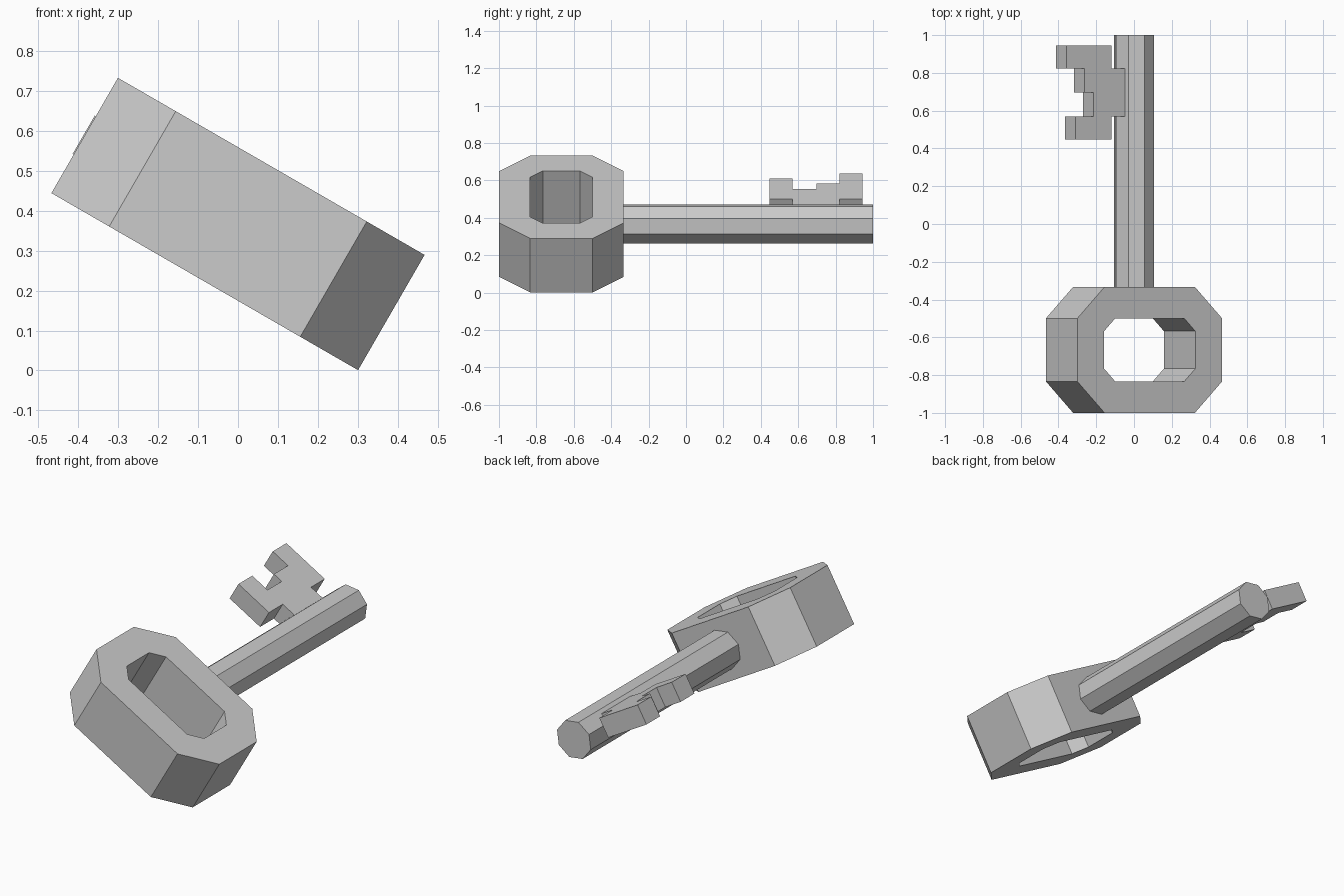
import bpy, bmesh, math
from mathutils import Matrix, Vector

cube = bpy.data.objects.get("Cube")
if cube:
    bpy.data.objects.remove(cube, do_unlink=True)

# Single plain grey metal
metal = bpy.data.materials.new("grey_metal")
metal.use_nodes = True
colour = (0.6, 0.6, 0.6, 1.0)
metal.diffuse_color = colour
metal.node_tree.nodes["Principled BSDF"].inputs["Base Color"].default_value = colour

# The whole key leans 30 degrees about its long (y) axis
LEAN = Matrix.Translation((0, 0, 0.3665)) @ Matrix.Rotation(math.radians(30), 4, 'Y')


def add_object(name, bm):
    bmesh.ops.recalc_face_normals(bm, faces=bm.faces)
    mesh = bpy.data.meshes.new(name)
    bm.to_mesh(mesh)
    bm.free()
    mesh.materials.append(metal)
    obj = bpy.data.objects.new(name, mesh)
    obj.matrix_world = LEAN
    bpy.context.collection.objects.link(obj)
    return obj


def extrude_up(bm, faces, height):
    result = bmesh.ops.extrude_face_region(bm, geom=faces)
    verts = [g for g in result["geom"] if isinstance(g, bmesh.types.BMVert)]
    bmesh.ops.translate(bm, verts=verts, vec=(0, 0, height))


def chamfered(a, b, c, y0):
    """Rectangle of half sizes a, b with corners cut by c, centred on y0."""
    quarter = [(a, b - c), (a - c, b)]
    pts = quarter + [(-x, y) for x, y in reversed(quarter)]
    pts += [(-x, -y) for x, y in pts]
    return [(x, y + y0) for x, y in pts]


# Bow: thick eight-sided ring with an eight-sided hole
T = 0.333
bm = bmesh.new()
outer, inner = [[bm.verts.new((x, y, -T / 2)) for x, y in loop] for loop in
                (chamfered(0.443, 0.3335, 0.167, -0.6665),
                 chamfered(0.279, 0.167, 0.068, -0.6665))]
ring = [bm.faces.new((outer[i], outer[(i + 1) % 8], inner[(i + 1) % 8], inner[i]))
        for i in range(8)]
extrude_up(bm, ring, T)
# Merge the flat ring faces into clean planes
bmesh.ops.dissolve_limit(bm, angle_limit=0.01, verts=bm.verts, edges=bm.edges)
add_object("bow", bm)

# Shaft: eight-sided rod with corners on the local axes
bm = bmesh.new()
y0, y1 = -0.333, 1.0
bmesh.ops.create_cone(bm, cap_ends=True, segments=8, radius1=0.109, radius2=0.109,
                      depth=y1 - y0,
                      matrix=Matrix.Translation((0, (y0 + y1) / 2, 0))
                      @ Matrix.Rotation(math.radians(90), 4, 'X'))
add_object("shaft", bm)

# Bit: notched plate with a narrower stem reaching into the shaft
t = 0.111
profile = [(-0.05, 0.57), (-0.17, 0.57), (-0.17, 0.447), (-0.39, 0.447),
           (-0.39, 0.57), (-0.28, 0.57), (-0.28, 0.697), (-0.336, 0.697),
           (-0.336, 0.822), (-0.446, 0.822), (-0.446, 0.944), (-0.17, 0.944),
           (-0.17, 0.822), (-0.05, 0.822)]
bm = bmesh.new()
plate = bm.faces.new([bm.verts.new((x, y, -t / 2)) for x, y in profile])
extrude_up(bm, [plate], t)
add_object("bit", bm)
